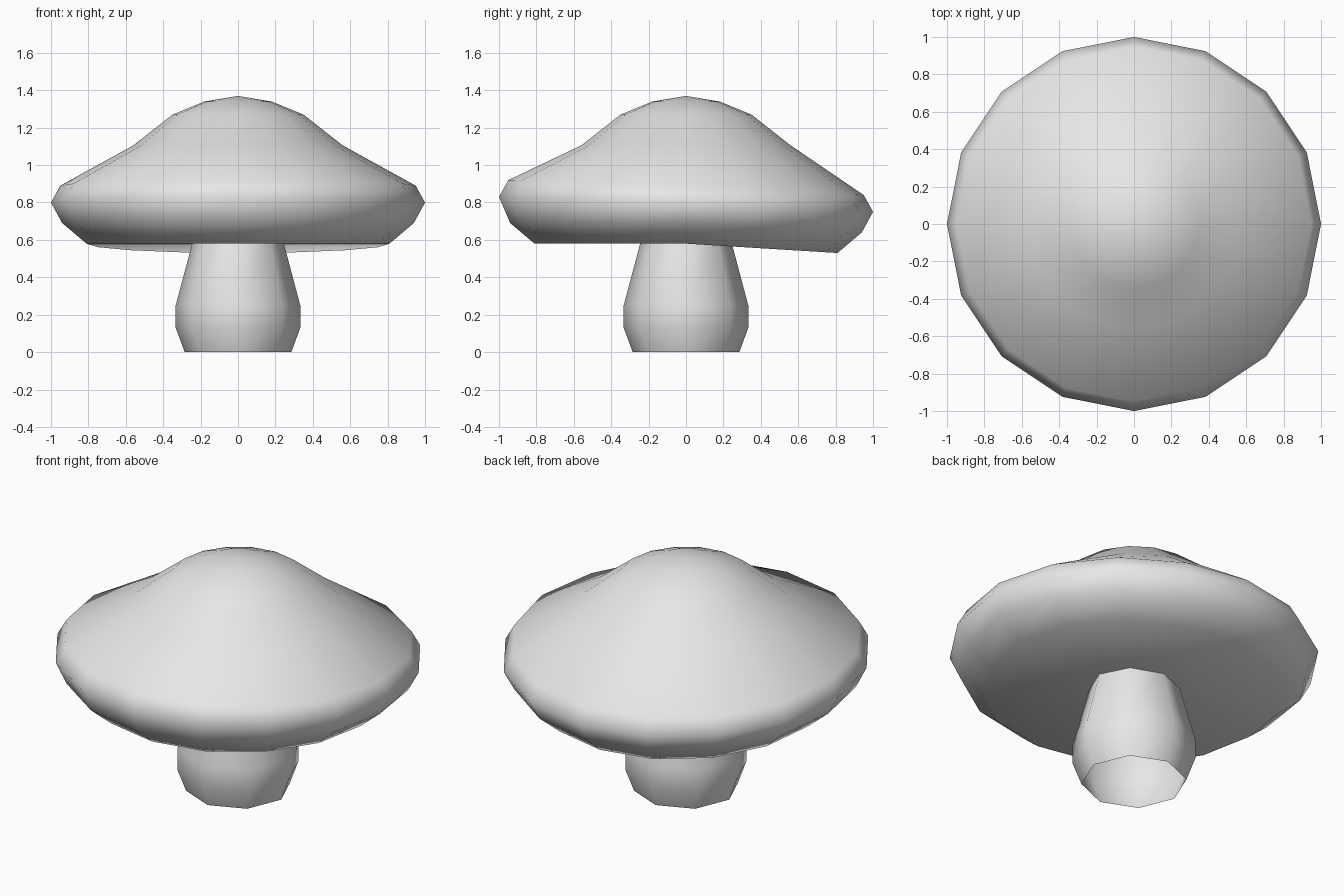
import bpy
import math

cube = bpy.data.objects.get("Cube")
if cube:
    bpy.data.objects.remove(cube, do_unlink=True)

grey = bpy.data.materials.new("plain grey")
grey.use_nodes = True
colour = (0.8, 0.8, 0.8, 1)
grey.diffuse_color = colour
grey.node_tree.nodes["Principled BSDF"].inputs["Base Color"].default_value = colour


def lathe(name, profile, sides):
    """Spin (radius, height) points about z; radius 0 makes a single pole."""
    verts, faces, rings = [], [], []
    for r, z in profile:
        start = len(verts)
        count = sides if r else 1
        for i in range(count):
            a = math.tau * i / sides
            verts.append((r * math.cos(a), r * math.sin(a), z))
        rings.append([start + i % count for i in range(sides)])
    for low, high in zip(rings, rings[1:]):
        for i in range(sides):
            j = (i + 1) % sides
            corners = [low[i], low[j], high[j], high[i]]
            faces.append(list(dict.fromkeys(corners)))
    mesh = bpy.data.meshes.new(name)
    mesh.from_pydata(verts, [], faces)
    mesh.materials.append(grey)
    mesh.shade_smooth()
    obj = bpy.data.objects.new(name, mesh)
    bpy.context.collection.objects.link(obj)
    return obj


# Stem: eight-sided, bulging near the ground, open underneath
lathe("stem", [(0.285, 0), (0.333, 0.13), (0.333, 0.25), (0.24, 0.6)], 8)

# Cap: wide sixteen-sided dome with a flat underside
cap = lathe("cap", [(0, 0.58), (0.81, 0.58), (0.94, 0.69), (1, 0.8), (0.95, 0.89),
                    (0.56, 1.105), (0.35, 1.27), (0.18, 1.34), (0, 1.37)], 16)

# The brim droops at the back and its upper edge lifts at the front
for v in cap.data.vertices:
    r = math.hypot(v.co.x, v.co.y)
    if r > 0.8:
        side = v.co.y / r
        if side > 0:
            v.co.z -= 0.05 * side
        elif v.co.z > 0.75:
            v.co.z += 0.03 * -side
